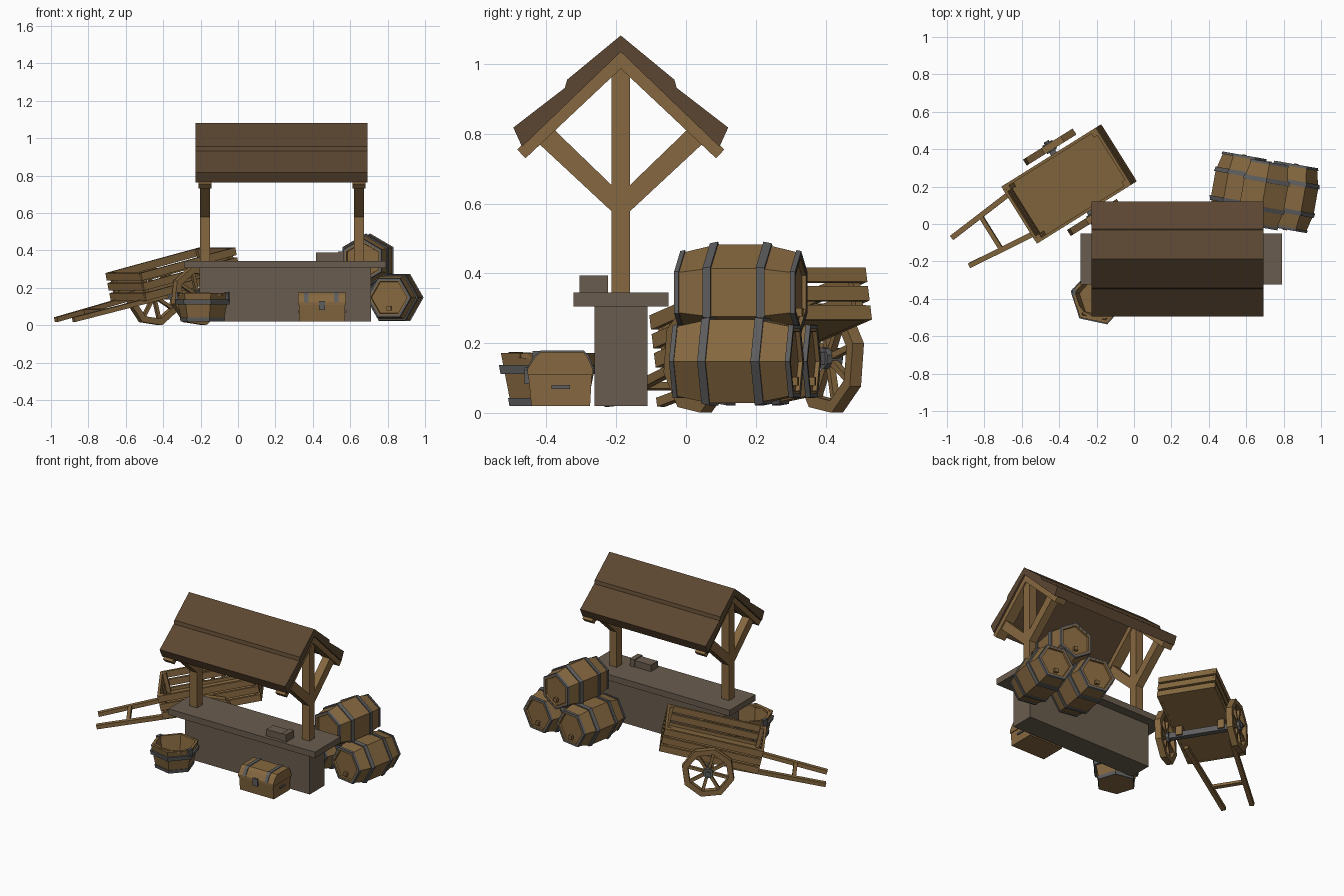
import bpy, bmesh, math
from mathutils import Matrix, Vector

if "Cube" in bpy.data.objects:
    bpy.data.objects.remove(bpy.data.objects["Cube"])

T = Matrix.Translation
def R(deg, axis): return Matrix.Rotation(math.radians(deg), 4, axis)

def material(name, col):
    m = bpy.data.materials.new(name)
    m.diffuse_color = (*col, 1)
    m.use_nodes = True
    m.node_tree.nodes["Principled BSDF"].inputs["Base Color"].default_value = m.diffuse_color
    return m

WOOD = material("warm wood", (0.235, 0.137, 0.050))
ROOF = material("dark roof wood", (0.105, 0.062, 0.031))
STONE = material("grey brown counter", (0.142, 0.108, 0.077))
METAL = material("iron grey", (0.110, 0.110, 0.112))

def finish(name, bm, mat, M=Matrix()):
    bmesh.ops.recalc_face_normals(bm, faces=bm.faces)
    me = bpy.data.meshes.new(name)
    bm.to_mesh(me)
    bm.free()
    me.transform(M)
    me.materials.append(mat)
    ob = bpy.data.objects.new(name, me)
    bpy.context.collection.objects.link(ob)
    return ob

def box(name, x, y, z, mat, M=Matrix()):
    """Box from (min, max) ranges."""
    bm = bmesh.new()
    bmesh.ops.create_cube(bm, size=1)
    for v in bm.verts:
        v.co = [(a + b) / 2 + c * (b - a) for (a, b), c in zip((x, y, z), v.co)]
    return finish(name, bm, mat, M)

def prism(name, prof, x0, x1, mat, M=Matrix()):
    """Extrude a (y, z) outline along x."""
    bm = bmesh.new()
    f = bm.faces.new([bm.verts.new((x0, y, z)) for y, z in prof])
    ext = bmesh.ops.extrude_face_region(bm, geom=[f])["geom"]
    bmesh.ops.translate(bm, vec=(x1 - x0, 0, 0),
                        verts=[g for g in ext if isinstance(g, bmesh.types.BMVert)])
    return finish(name, bm, mat, M)

def lathe(name, prof, n, mat, M=Matrix(), rot=0, loop=False):
    """Turn (radius, z) points with n sides; loop closes the section, else ends are capped."""
    bm = bmesh.new()
    rings = [[bm.verts.new((r * math.cos(a), r * math.sin(a), z))
              for a in (math.radians(rot) + math.tau * i / n for i in range(n))] for r, z in prof]
    pairs = list(zip(rings, rings[1:])) + ([(rings[-1], rings[0])] if loop else [])
    for a, b in pairs:
        for i in range(n):
            j = (i + 1) % n
            bm.faces.new((a[i], a[j], b[j], b[i]))
    if not loop:
        bm.faces.new(rings[0])
        bm.faces.new(rings[-1])
    return finish(name, bm, mat, M)

def hoop(name, r0, z0, r1, z1, M, rot, n=6, t=0.007):
    return lathe(name, [(r0 - t, z0), (r0 + t, z0), (r1 + t, z1), (r1 - t, z1)], n, METAL, M, rot, True)

def beam(name, a, b, w, h, mat, M=Matrix()):
    a, b = Vector(a), Vector(b)
    d = b - a
    Q = T(a) @ d.to_track_quat('X', 'Z').to_matrix().to_4x4()
    return box(name, (0, d.length), (-w / 2, w / 2), (-h / 2, h / 2), mat, M @ Q)

# Counter
box("counter_base", (-0.205, 0.71), (-0.263, -0.11), (0.02, 0.305), STONE)
box("counter_top", (-0.285, 0.79), (-0.323, -0.05), (0.305, 0.345), STONE)
box("counter_parcel", (0.417, 0.54), (-0.300, -0.228), (0.345, 0.388), STONE)
box("parcel_band", (0.535, 0.568), (-0.306, -0.223), (0.345, 0.394), STONE)

# Roof frame: post, rafters and braces at each end
C = T((0, -0.187, 0))
for px, side in ((-0.177, "left"), (0.647, "right")):
    box(side + "_post", (px - 0.027, px + 0.027), (-0.027, 0.027), (0.345, 1.02), WOOD, C)
    for s in (-1, 1):
        prism(side + "_rafter", [(0, 1.035), (s * 0.297, 0.755), (s * 0.273, 0.730), (0, 0.987)],
              px - 0.035, px + 0.035, WOOD, C)
        prism(side + "_brace", [(s * 0.02, 0.572), (s * 0.02, 0.647), (s * 0.19, 0.811), (s * 0.235, 0.772)],
              px - 0.026, px + 0.026, WOOD, C)

# Stepped roof
half = [(0.154, 0.955), (0.160, 0.932), (0.308, 0.818), (0.283, 0.763)]
prism("roof", [(0, 1.082)] + half + [(0, 1.035)] + [(-y, z) for y, z in reversed(half)],
      -0.228, 0.692, ROOF, C)

# Stacked barrels
for pos, rot in (((0.837, 0.145, 0.148), 0), ((0.56, 0.194, 0.148), 0), ((0.695, 0.157, 0.345), 30)):
    B = T(pos) @ R(-10, 'Z') @ R(-90, 'X')
    lathe("barrel", [(0.096, -0.163), (0.098, -0.175), (0.113, -0.175), (0.138, -0.07), (0.138, 0.07),
                     (0.113, 0.175), (0.098, 0.175), (0.096, 0.163)], 6, WOOD, B, rot)
    for s in (-1, 1):
        hoop("barrel_hoop", 0.139, s * 0.066, 0.134, s * 0.090, B, rot)
        hoop("barrel_end_hoop", 0.116, s * 0.162, 0.113, s * 0.176, B, rot, t=0.006)
    box("barrel_bung", (-0.012, 0.012), (0.045, 0.069), (-0.180, 0.180), WOOD, B)

# Chest
prism("chest_body", [(-0.443, 0.02), (-0.275, 0.02), (-0.270, 0.108), (-0.452, 0.108)], 0.325, 0.573, WOOD)
prism("chest_lid", [(-0.455, 0.108), (-0.455, 0.125), (-0.433, 0.160), (-0.415, 0.175), (-0.295, 0.175),
                    (-0.282, 0.160), (-0.267, 0.125), (-0.267, 0.108)], 0.320, 0.578, WOOD)
for x in (0.365, 0.525):
    prism("chest_strap", [(-0.459, 0.122), (-0.437, 0.163), (-0.416, 0.179), (-0.293, 0.179),
                          (-0.278, 0.163), (-0.263, 0.122)], x - 0.011, x + 0.011, METAL)
box("chest_lock", (0.432, 0.466), (-0.463, -0.44), (0.083, 0.130), METAL)
for x in (0.320, 0.570):
    box("chest_handle", (x, x + 0.010), (-0.385, -0.332), (0.068, 0.080), METAL)

# Bucket with hoops, grips and a lying handle
K = T((-0.19, -0.392, 0))
lathe("bucket", [(0.115, 0.02), (0.146, 0.172), (0.128, 0.172), (0.104, 0.05)], 6, WOOD, K, -12)
hoop("bucket_upper_hoop", 0.138, 0.112, 0.143, 0.138, K, -12, t=0.009)
hoop("bucket_lower_hoop", 0.116, 0.020, 0.120, 0.042, K, -12, t=0.004)
for s in (-1, 1):
    box("handle_mount", (s * 0.134 - 0.010, s * 0.134 + 0.010), (-0.018, 0.018), (0.13, 0.177), METAL, K @ R(-12, 'Z'))
arc = [(0.128 * math.cos(a), -0.112 * math.sin(a), 0.160 + 0.008 * math.sin(a))
       for a in (math.pi * i / 6 for i in range(7))]
for a, b in zip(arc, arc[1:]):
    beam("bucket_handle", a, b, 0.014, 0.014, WOOD, K @ R(-12, 'Z'))

# Cart bed, pitched down towards its handles
M = T((-0.333, 0.223, 0.2)) @ R(32, 'Z') @ R(-13, 'Y')
box("cart_floor", (-0.30, 0.30), (-0.172, 0.172), (0, 0.02), WOOD, M)
for w in (0.020, 0.076, 0.131):
    for s in (-1, 1):
        box("cart_side_slat", (-0.305, 0.305), (s * 0.172 - 0.008, s * 0.172 + 0.008), (w - 0.021, w + 0.021), WOOD, M)
        box("cart_end_slat", (s * 0.298 - 0.008, s * 0.298 + 0.008), (-0.165, 0.165), (w - 0.021, w + 0.021), WOOD, M)
for s in (-1, 1):
    for u in (-0.279, 0.279):
        box("cart_corner_post", (u - 0.012, u + 0.012), (s * 0.152 - 0.012, s * 0.152 + 0.012), (0.01, 0.150), WOOD, M)
    beam("cart_handle", (-0.72, s * 0.088, -0.008), (-0.15, s * 0.142, -0.008), 0.028, 0.026, WOOD, M)
box("cart_handle_crossbar", (-0.535, -0.512), (-0.108, 0.108), (-0.016, 0.004), WOOD, M)

# Cart axle and octagonal spoked wheels
A = T((-0.333, 0.223, 0.157)) @ R(32, 'Z')
box("cart_axle", (-0.018, 0.018), (-0.235, 0.235), (-0.018, 0.018), METAL, A)
for s in (-1, 1):
    box("axle_block", (-0.03, 0.03), (s * 0.13 - 0.02, s * 0.13 + 0.02), (-0.01, 0.047), WOOD, A)
    W = A @ T((0, s * 0.222, 0)) @ R(-90, 'X')
    lathe("wheel_rim", [(0.162, -0.019), (0.162, 0.019), (0.126, 0.019), (0.126, -0.019)], 8, WOOD, W, 30, True)
    lathe("wheel_hub", [(0.032, -0.026), (0.032, 0.026)], 8, METAL, W, 30)
    lathe("wheel_cap", [(0.016, -0.036), (0.016, 0.036)], 8, METAL, W, 30)
    for i in range(8):
        box("wheel_spoke", (0.025, 0.135), (-0.009, 0.009), (-0.010, 0.010), WOOD, W @ R(30 + 45 * i, 'Z'))
